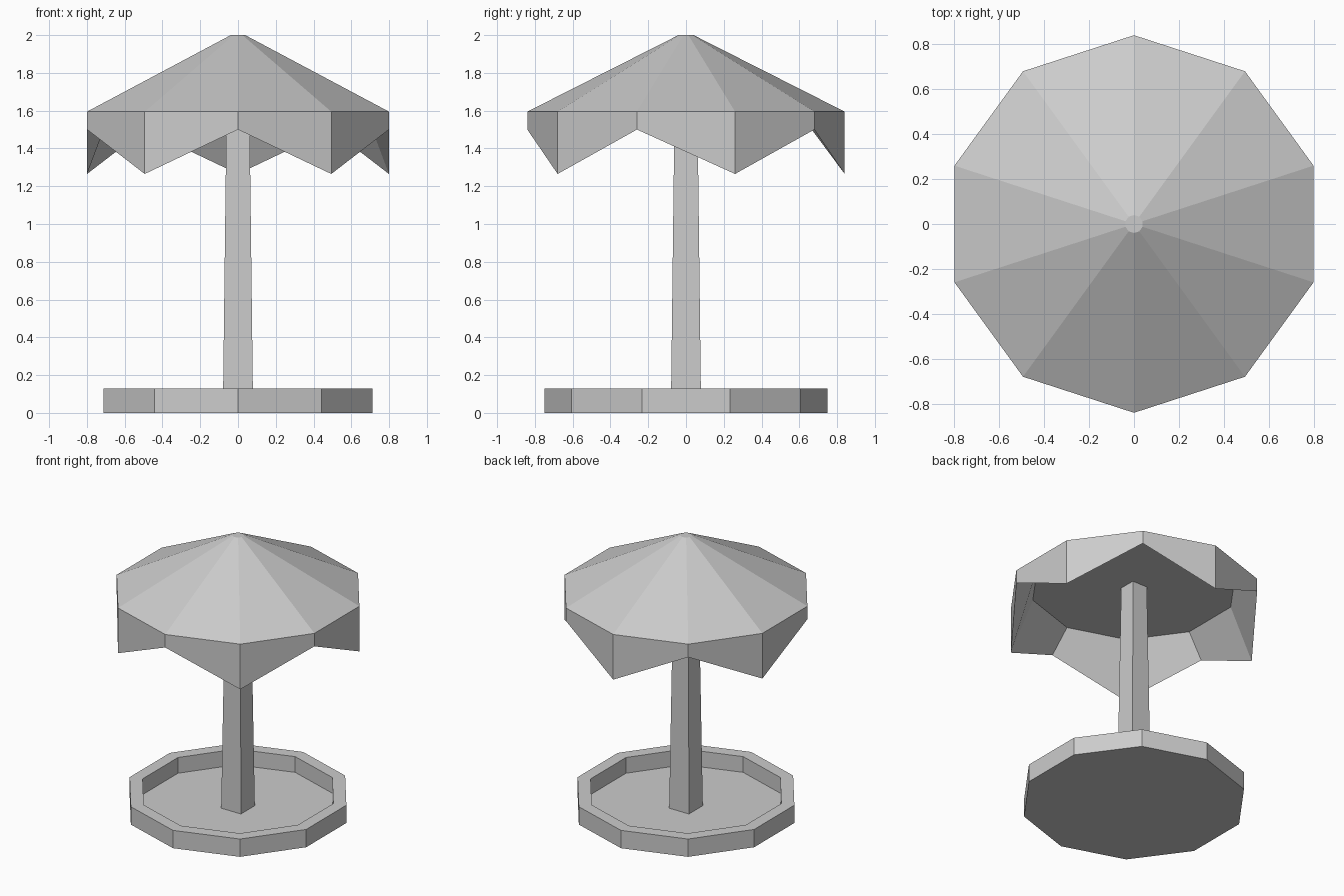
import bpy
import bmesh
from math import cos, sin, tau

cube = bpy.data.objects.get("Cube")
if cube:
    bpy.data.objects.remove(cube, do_unlink=True)

# Single flat grey
grey = bpy.data.materials.new("plain grey")
grey.use_nodes = True
colour = (0.6, 0.6, 0.6, 1)
grey.diffuse_color = colour
grey.node_tree.nodes["Principled BSDF"].inputs["Base Color"].default_value = colour


def loft(name, sides, rings, start):
    """Closed solid from (radius, even height, odd height) rings, capped at both ends."""
    bm = bmesh.new()
    loops = []
    for radius, even_z, odd_z in rings:
        loop = []
        for k in range(sides):
            a = start + tau * k / sides
            z = odd_z if k % 2 else even_z
            loop.append(bm.verts.new((radius * cos(a), radius * sin(a), z)))
        loops.append(loop)
    for lower, upper in zip(loops, loops[1:]):
        for k in range(sides):
            n = (k + 1) % sides
            bm.faces.new((lower[k], lower[n], upper[n], upper[k]))
    bm.faces.new(loops[0])
    bm.faces.new(loops[-1])
    bmesh.ops.recalc_face_normals(bm, faces=bm.faces)
    mesh = bpy.data.meshes.new(name)
    bm.to_mesh(mesh)
    bm.free()
    mesh.materials.append(grey)
    obj = bpy.data.objects.new(name, mesh)
    bpy.context.collection.objects.link(obj)
    return obj


def level(radius, z):
    return (radius, z, z)


FRONT = -tau / 4

# Ten-sided tray with a raised rim
loft("base_tray", 10, [level(0.75, 0), level(0.75, 0.13),
                       level(0.66, 0.13), level(0.66, 0.015)], FRONT)

# Tapered square post
ROOT2 = 2 ** 0.5
loft("post", 4, [level(0.08 * ROOT2, 0.01), level(0.06 * ROOT2, 1.66)], tau / 8)

# Canopy with zigzag skirt and recessed flat ceiling
loft("canopy", 10, [level(0.04, 2), level(0.84, 1.595),
                    (0.84, 1.5, 1.265), level(0.69, 1.645)], FRONT)
